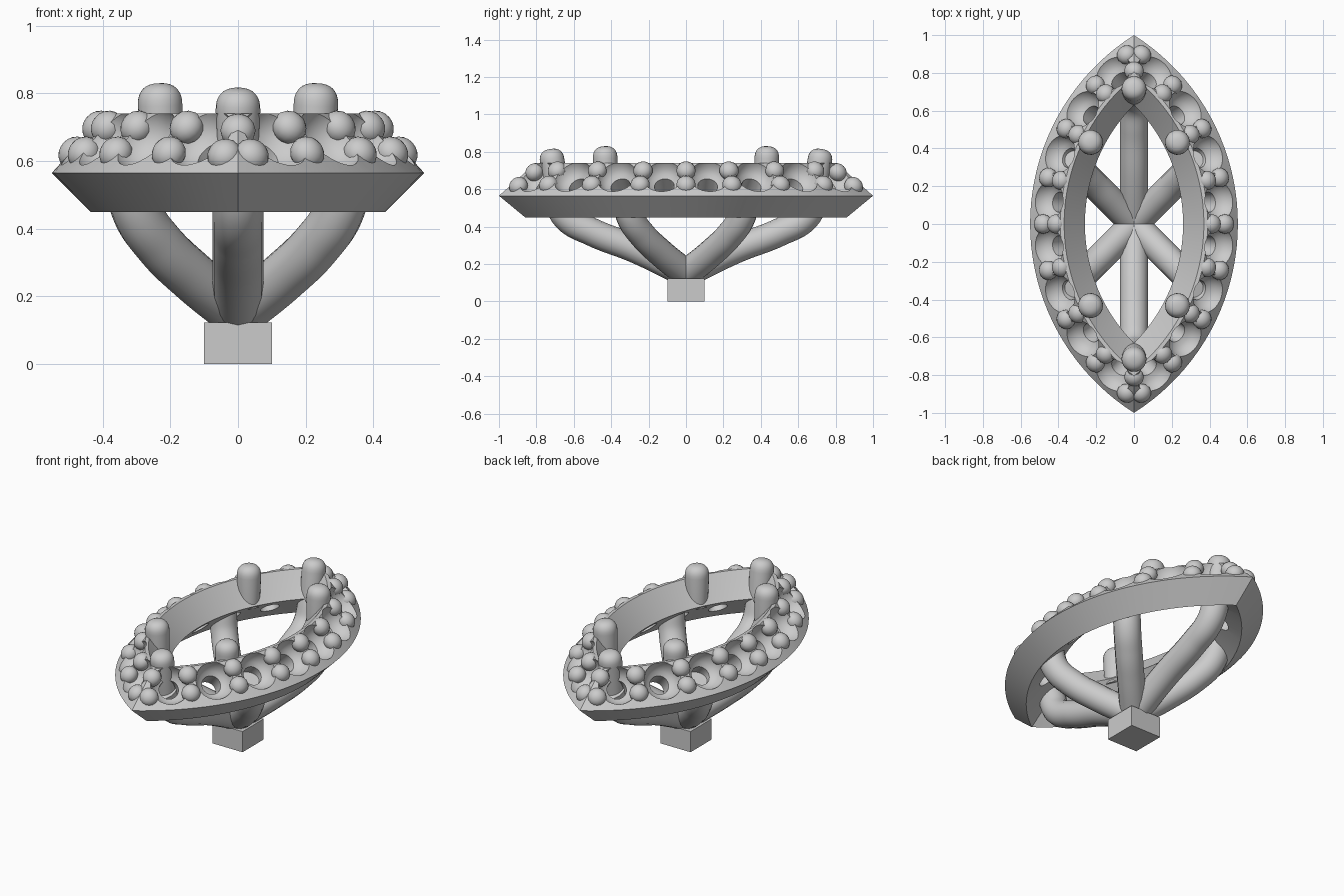
import bpy, bmesh
from math import sin, cos, acos, pi
from mathutils import Vector, Matrix

if "Cube" in bpy.data.objects:
    bpy.data.objects.remove(bpy.data.objects["Cube"])

C = 0.634  # distance of each arc centre from the long axis


def finish(name, bm, angle=0.6):
    bmesh.ops.remove_doubles(bm, verts=bm.verts, dist=1e-5)
    bmesh.ops.recalc_face_normals(bm, faces=bm.faces)
    me = bpy.data.meshes.new(name)
    bm.to_mesh(me)
    bm.free()
    ob = bpy.data.objects.new(name, me)
    bpy.context.collection.objects.link(ob)
    if angle:
        smooth(ob, angle)
    return ob


def select(ob):
    bpy.ops.object.select_all(action='DESELECT')
    ob.select_set(True)
    bpy.context.view_layer.objects.active = ob


def smooth(ob, angle=0.6):
    select(ob)
    bpy.ops.object.shade_smooth_by_angle(angle=angle)


def lathe(name, profile, base, axis, segs=24):
    """Solid of revolution: (radius, height) points turned about an axis."""
    rot = Vector(axis).to_track_quat('Z', 'Y').to_matrix().to_4x4()
    mat = Matrix.Translation(base) @ rot
    bm = bmesh.new()
    rings = [[bm.verts.new(mat @ Vector((r * cos(2 * pi * i / segs), r * sin(2 * pi * i / segs), h)))
              for i in range(segs)] if r > 0 else [bm.verts.new(mat @ Vector((0, 0, h)))]
             for r, h in profile]
    for a, b in zip(rings, rings[1:]):
        for i in range(segs):
            j = (i + 1) % segs
            vs = [a[i % len(a)], a[j % len(a)], b[j % len(b)], b[i % len(b)]]
            bm.faces.new(list(dict.fromkeys(vs)))
    return finish(name, bm)


def on_slope(R, t, sx, sy):
    """Point and normal on the sloping top of the halo."""
    z = 0.565 + (C + 0.55 - R) * 0.175 / 0.16
    return (Vector((sx * (R * cos(t) - C), sy * R * sin(t), z)),
            Vector((sx * 0.738 * cos(t), sy * 0.738 * sin(t), 0.675)))


# Halo: pointed-oval ring swept from a tilted slab section
section = [(.55, .565), (.39, .74), (.37, .74), (.26, .61), (.435, .45)]
N = 40
bm = bmesh.new()
loops = []
for off, z in section:
    R = C + off
    tip = acos(C / R)
    pts = []
    for s in (1, -1):
        for i in range(N):
            t = s * tip * (2 * i / N - 1)
            pts.append(bm.verts.new((s * (R * cos(t) - C), R * sin(t), z)))
    loops.append(pts)
for k in range(5):
    a, b = loops[k], loops[(k + 1) % 5]
    for i in range(2 * N):
        j = (i + 1) % (2 * N)
        bm.faces.new((a[i], a[j], b[j], b[i]))
halo = finish("halo_ring", bm, 0)

quads = [(sx, sy) for sx in (1, -1) for sy in (1, -1)]

# Bowl-shaped stone seats bored through the halo
seat = [(0, -.22), (.053, -.22), (.053, -.075), (.075, -.062), (.092, -.042), (.104, -.015),
        (.109, .015), (.111, .15), (0, .15)]
for sx, sy in quads:
    for t in (.112, .345, .59, .82):
        p, n = on_slope(1.091, t, sx, sy)
        cutter = lathe("seat_cutter", seat, p, n, 32)
        cutter.hide_render = True
        select(halo)
        mod = halo.modifiers.new("seat", 'BOOLEAN')
        mod.operation = 'DIFFERENCE'
        mod.solver = 'EXACT'
        mod.object = cutter
        bpy.ops.object.modifier_apply(modifier=mod.name)
        bpy.data.objects.remove(cutter)
smooth(halo, 0.5)

# Small beads between the seats
bead = [(.052 * sin(pi * i / 10), -.047 * cos(pi * i / 10)) for i in range(11)]
bead[0], bead[-1] = (0, -.085), (0, .047)
for sx, sy in quads:
    for t in (0, .222, .47, .72):
        if t == 0 and sy < 0:
            continue
        for R in (1.124, 1.054):
            p, n = on_slope(R, t, sx, sy)
            lathe("bead", bead, p - n * .012, n, 16)
    p, n = on_slope(1.13, .926, sx, sy)
    lathe("tip_outer_bead", bead, p - n * .012, n, 16)
for sy in (1, -1):
    lathe("tip_inner_bead", bead, (0, sy * .81, .69), (0, sy * .7, .7), 16)


# Tall prongs with domed tops
def prong(name, foot, top):
    foot, top = Vector(foot), Vector(top)
    h = (top - foot).length
    prof = [(0, 0), (.058, 0), (.066, h)]
    for i in range(1, 8):
        a = pi * i / 16
        prof.append((.066 * cos(a) ** .8, h + .066 * sin(a) ** .8))
    lathe(name, prof + [(0, h + .066)], foot, top - foot)


for sx, sy in quads:
    prong("side_prong", (sx * .225, sy * .425, .59), (sx * .23, sy * .432, .764))
for sy in (1, -1):
    prong("tip_prong", (0, sy * .68, .53), (0, sy * .715, .75))


# Curved legs running from the base up into the halo
def leg(name, path, dx, dy):
    cu = bpy.data.curves.new(name, 'CURVE')
    cu.dimensions = '3D'
    cu.bevel_depth = .075
    cu.bevel_resolution = 6
    cu.use_fill_caps = True
    sp = cu.splines.new('BEZIER')
    sp.bezier_points.add(len(path) - 1)
    for bp, (r, z) in zip(sp.bezier_points, path):
        bp.co = (r * dx, r * dy, z)
        bp.handle_left_type = bp.handle_right_type = 'AUTO'
    ob = bpy.data.objects.new(name, cu)
    bpy.context.collection.objects.link(ob)
    select(ob)
    bpy.ops.object.convert(target='MESH')
    smooth(bpy.context.object)


for sx, sy in quads:
    leg("side_leg", [(0, .15), (.2, .265), (.33, .355), (.42, .45), (.46, .58)], sx * .707, sy * .707)
for sy in (1, -1):
    leg("tip_leg", [(0, .15), (.27, .28), (.5, .37), (.64, .45), (.70, .58)], 0, sy)

# Square base block
bm = bmesh.new()
bmesh.ops.create_cube(bm, size=1, matrix=Matrix.Translation((0, 0, .0615)) @ Matrix.Diagonal((.2, .2, .123, 1)))
finish("base_block", bm, 0)
